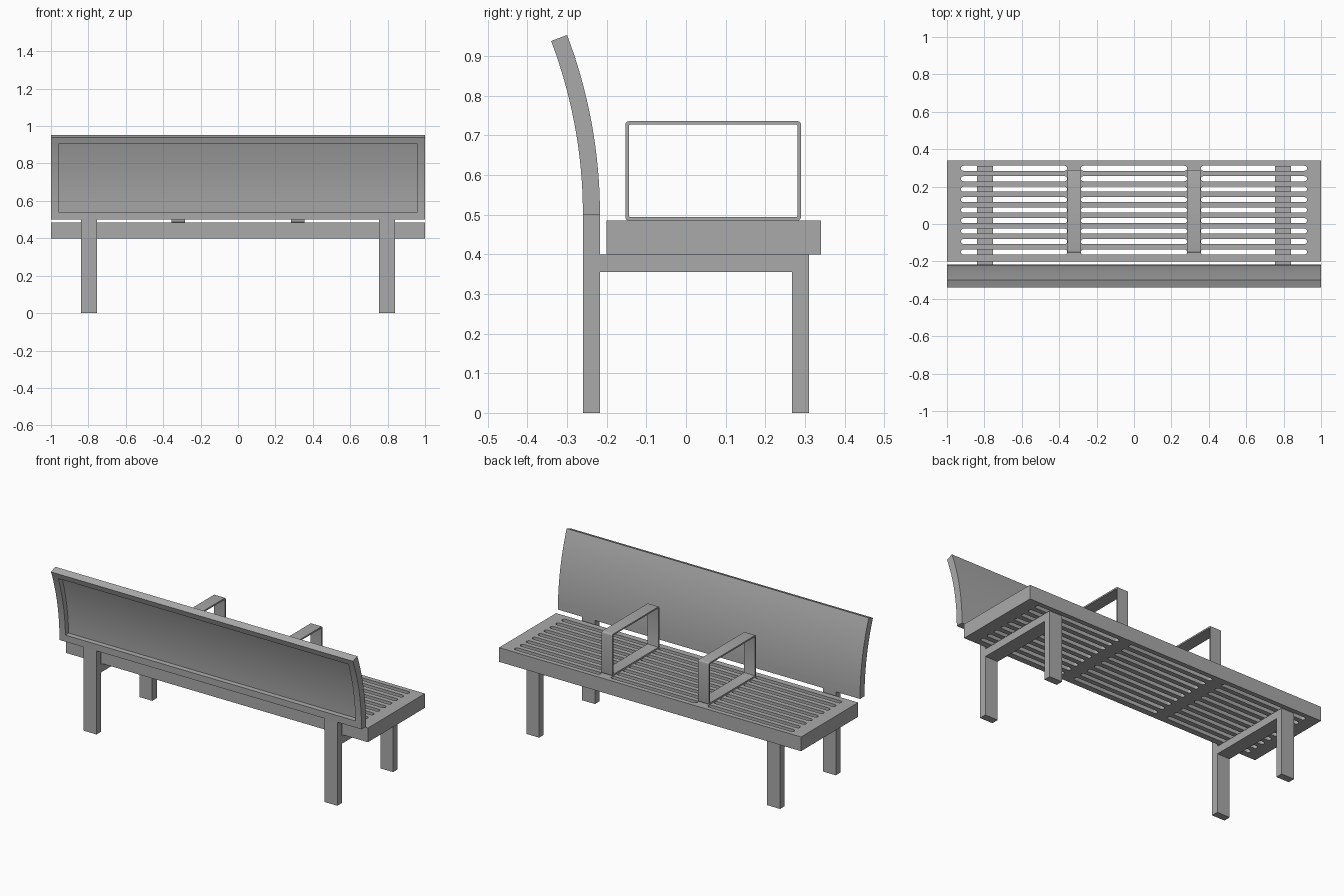
import bpy, bmesh, math
from mathutils import Vector

cube = bpy.data.objects.get("Cube")
if cube:
    bpy.data.objects.remove(cube, do_unlink=True)

metal = bpy.data.materials.new("grey_metal")
metal.use_nodes = True
GREY = (0.4, 0.4, 0.4, 1)
metal.diffuse_color = GREY
metal.node_tree.nodes["Principled BSDF"].inputs["Base Color"].default_value = GREY


def add_mesh(name, bm):
    bmesh.ops.recalc_face_normals(bm, faces=bm.faces)
    mesh = bpy.data.meshes.new(name)
    bm.to_mesh(mesh)
    bm.free()
    mesh.materials.append(metal)
    ob = bpy.data.objects.new(name, mesh)
    bpy.context.collection.objects.link(ob)
    return ob


def box(name, x, y, z):
    bm = bmesh.new()
    bmesh.ops.create_cube(bm, size=1)
    for v in bm.verts:
        v.co = [r[0] + (c + 0.5) * (r[1] - r[0]) for c, r in zip(v.co, (x, y, z))]
    return add_mesh(name, bm)


def rounded(x0, x1, y0, y1, r, steps=4):
    """Outline of a rectangle with round corners."""
    pts = []
    corners = ((x1 - r, y1 - r), (x0 + r, y1 - r), (x0 + r, y0 + r), (x1 - r, y0 + r))
    for k, (cx, cy) in enumerate(corners):
        for i in range(steps + 1):
            a = math.pi / 2 * (k + i / steps)
            pts.append((cx + r * math.cos(a), cy + r * math.sin(a)))
    return pts


def plate(name, outlines, half_thickness):
    """Flat plate with holes, filled from closed outlines and extruded."""
    curve = bpy.data.curves.new(name, "CURVE")
    curve.dimensions = "2D"
    curve.fill_mode = "BOTH"
    curve.extrude = half_thickness
    for pts in outlines:
        sp = curve.splines.new("POLY")
        sp.points.add(len(pts) - 1)
        for p, (x, y) in zip(sp.points, pts):
            p.co = (x, y, 0, 1)
        sp.use_cyclic_u = True
    curve.materials.append(metal)
    ob = bpy.data.objects.new(name, curve)
    bpy.context.collection.objects.link(ob)
    bpy.ops.object.select_all(action="DESELECT")
    ob.select_set(True)
    bpy.context.view_layer.objects.active = ob
    bpy.ops.object.convert(target="MESH")
    return bpy.context.object


# Slotted seat
outlines = [[(-1, -0.2), (1, -0.2), (1, 0.34), (-1, 0.34)]]
for x0, x1 in ((-0.925, -0.357), (-0.284, 0.284), (0.357, 0.925)):
    for row in range(9):
        y = -0.15 + row * 0.056
        outlines.append(rounded(x0, x1, y - 0.0135, y + 0.0135, 0.0134))
seat = plate("seat", outlines, 0.0425)
seat.location.z = 0.4425

# Looped armrests
for side, x in (("left", 0.32), ("right", -0.32)):
    arm = plate(side + "_armrest",
                [rounded(-0.153, 0.29, 0.485, 0.736, 0.009),
                 rounded(-0.144, 0.281, 0.494, 0.727, 0.003)], 0.036)
    # Stand the outline up in the y-z plane
    arm.rotation_euler = (math.pi / 2, 0, math.pi / 2)
    arm.location.x = x

# Leg frames
for side, x in (("left", (0.755, 0.84)), ("right", (-0.84, -0.755))):
    box(side + "_back_leg", x, (-0.26, -0.217), (0, 0.5))
    box(side + "_front_leg", x, (0.267, 0.31), (0, 0.4))
    box(side + "_crossbar", x, (-0.217, 0.267), (0.355, 0.4))

# Curved backrest with a recessed rear panel
FRONT_R, BACK_R, TOP = 1.28, 1.237, 0.362
LOW, HIGH, STEPS = 0.0323, 0.333, 16
angles = [0] + [LOW + (HIGH - LOW) * i / STEPS for i in range(STEPS + 1)] + [TOP]
columns = (-1, -0.96, 0.96, 1)
centre_y = -0.217 - FRONT_R


def arc_point(x, radius, a):
    return Vector((x, centre_y + radius * math.cos(a), 0.5 + radius * math.sin(a)))


bm = bmesh.new()
front = [[bm.verts.new(arc_point(x, FRONT_R, a)) for x in columns] for a in angles]
back = [[bm.verts.new(arc_point(x, BACK_R, a)) for x in columns] for a in angles]
recess = []
last = len(angles) - 1
for i in range(last):
    for j in range(3):
        for layer in (front, back):
            f = bm.faces.new((layer[i][j], layer[i][j + 1],
                              layer[i + 1][j + 1], layer[i + 1][j]))
            if layer is back and j == 1 and 0 < i < last - 1:
                recess.append(f)
    for j in (0, 3):
        bm.faces.new((front[i][j], front[i + 1][j], back[i + 1][j], back[i][j]))
for i in (0, last):
    for j in range(3):
        bm.faces.new((front[i][j], front[i][j + 1], back[i][j + 1], back[i][j]))
bmesh.ops.recalc_face_normals(bm, faces=bm.faces)
extruded = bmesh.ops.extrude_face_region(bm, geom=recess)["geom"]
bmesh.ops.delete(bm, geom=[f for f in recess if f.is_valid], context="FACES_ONLY")
for v in [g for g in extruded if isinstance(g, bmesh.types.BMVert)]:
    out = Vector((0, v.co.y - centre_y, v.co.z - 0.5)).normalized()
    v.co += out * 0.03
backrest = add_mesh("backrest", bm)

# Smooth the curved surfaces, keep the edges sharp
bpy.ops.object.select_all(action="DESELECT")
for ob in [backrest, seat] + [o for o in bpy.data.objects if o.name.endswith("armrest")]:
    ob.select_set(True)
bpy.context.view_layer.objects.active = backrest
bpy.ops.object.shade_smooth_by_angle(angle=math.radians(30))
